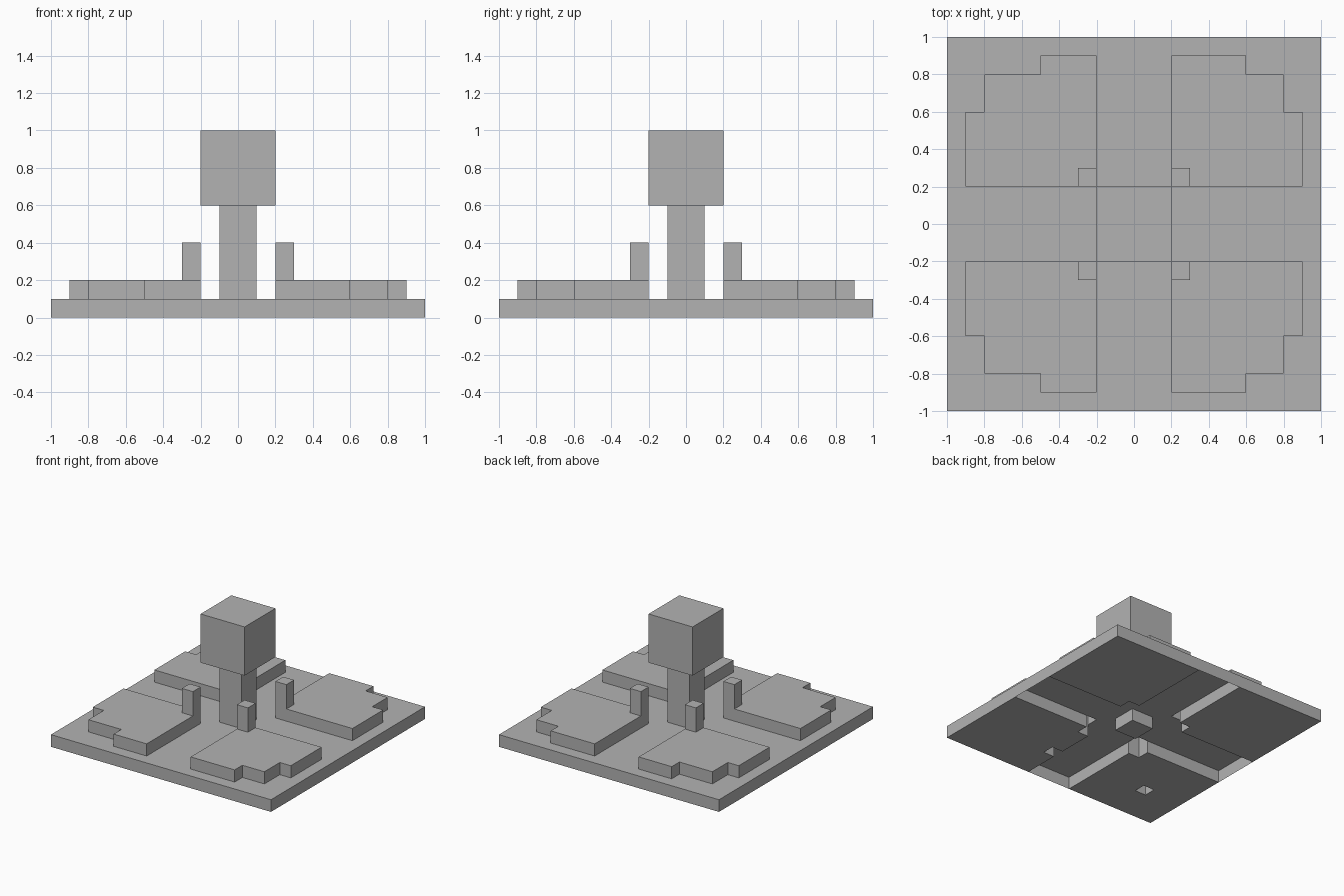
import bpy
import bmesh

old = bpy.data.objects.get("Cube")
if old:
    bpy.data.objects.remove(old, do_unlink=True)

grey = bpy.data.materials.new("plain_grey")
grey.use_nodes = True
grey.diffuse_color = (0.45, 0.45, 0.45, 1)
grey.node_tree.nodes["Principled BSDF"].inputs["Base Color"].default_value = (0.45, 0.45, 0.45, 1)


def prism(name, outline, low, high, bottom=True, keep_wall=None):
    """Extrude an outline; the bottom and chosen walls can be left open."""
    bm = bmesh.new()
    lower = [bm.verts.new((x, y, low)) for x, y in outline]
    upper = [bm.verts.new((x, y, high)) for x, y in outline]
    bm.faces.new(upper)
    if bottom:
        bm.faces.new(lower[::-1])
    for i in range(len(outline)):
        j = (i + 1) % len(outline)
        if keep_wall is None or keep_wall(outline[i], outline[j]):
            bm.faces.new((lower[i], lower[j], upper[j], upper[i]))
    loose = [v for v in bm.verts if not v.link_faces]
    bmesh.ops.delete(bm, geom=loose, context='VERTS')
    if bottom:
        bmesh.ops.recalc_face_normals(bm, faces=bm.faces)
    mesh = bpy.data.meshes.new(name)
    bm.to_mesh(mesh)
    bm.free()
    mesh.materials.append(grey)
    obj = bpy.data.objects.new(name, mesh)
    bpy.context.collection.objects.link(obj)
    return obj


def rect(x0, x1, y0, y1):
    return [(x0, y0), (x1, y0), (x1, y1), (x0, y1)]


def place(outline, sx, sy):
    """Mirror an outline into a quadrant, keeping it counter-clockwise."""
    points = [(x * sx, y * sy) for x, y in outline]
    return points if sx * sy > 0 else points[::-1]


# Cross-shaped walkway: a thin shell, open below, closed at its outer ends
arm = [(1, -.2), (1, .2), (.2, .2)]
cross = []
for turn in range(4):
    cross += arm
    arm = [(-y, x) for x, y in arm]
prism("cross_walkway", cross, 0, .1, bottom=False,
      keep_wall=lambda a, b: any(abs(a[k]) == 1 and a[k] == b[k] for k in (0, 1)))

# Four corner quarters, each with a base, a stepped terrace and a hollow post
inner_notch = [(.2, .3), (.3, .3), (.3, .2)]
bases = {}
for sx, side in ((1, "left"), (-1, "right")):
    step = .6 if sx > 0 else .5
    for sy, end in ((1, "back"), (-1, "front")):
        tag = f"{end}_{side}"
        base = inner_notch + [(1, .2), (1, 1), (.2, 1)]
        terrace = inner_notch + [(.9, .2), (.9, .6), (.8, .6), (.8, .8),
                                 (step, .8), (step, .9), (.2, .9)]
        bases[tag] = prism("base_" + tag, place(base, sx, sy), 0, .1)
        prism("terrace_" + tag, place(terrace, sx, sy), .1, .2)
        prism("post_" + tag, place(rect(.2, .3, .2, .3), sx, sy), .1, .4, bottom=False)

# Small pockets in the underside
for tag, area in (("front_right", rect(-.7, -.6, -.7, -.6)),
                  ("front_left", rect(.15, .3, -.7, -.6))):
    cutter = prism("pocket_cutter_" + tag, area, -.05, .15)
    cutter.hide_render = True
    cutter.hide_viewport = True
    cut = bases[tag].modifiers.new("pocket", 'BOOLEAN')
    cut.operation = 'DIFFERENCE'
    cut.solver = 'EXACT'
    cut.object = cutter

# Central column and its cube
prism("column", rect(-.1, .1, -.1, .1), 0, .6)
prism("top_cube", rect(-.2, .2, -.2, .2), .6, 1)
